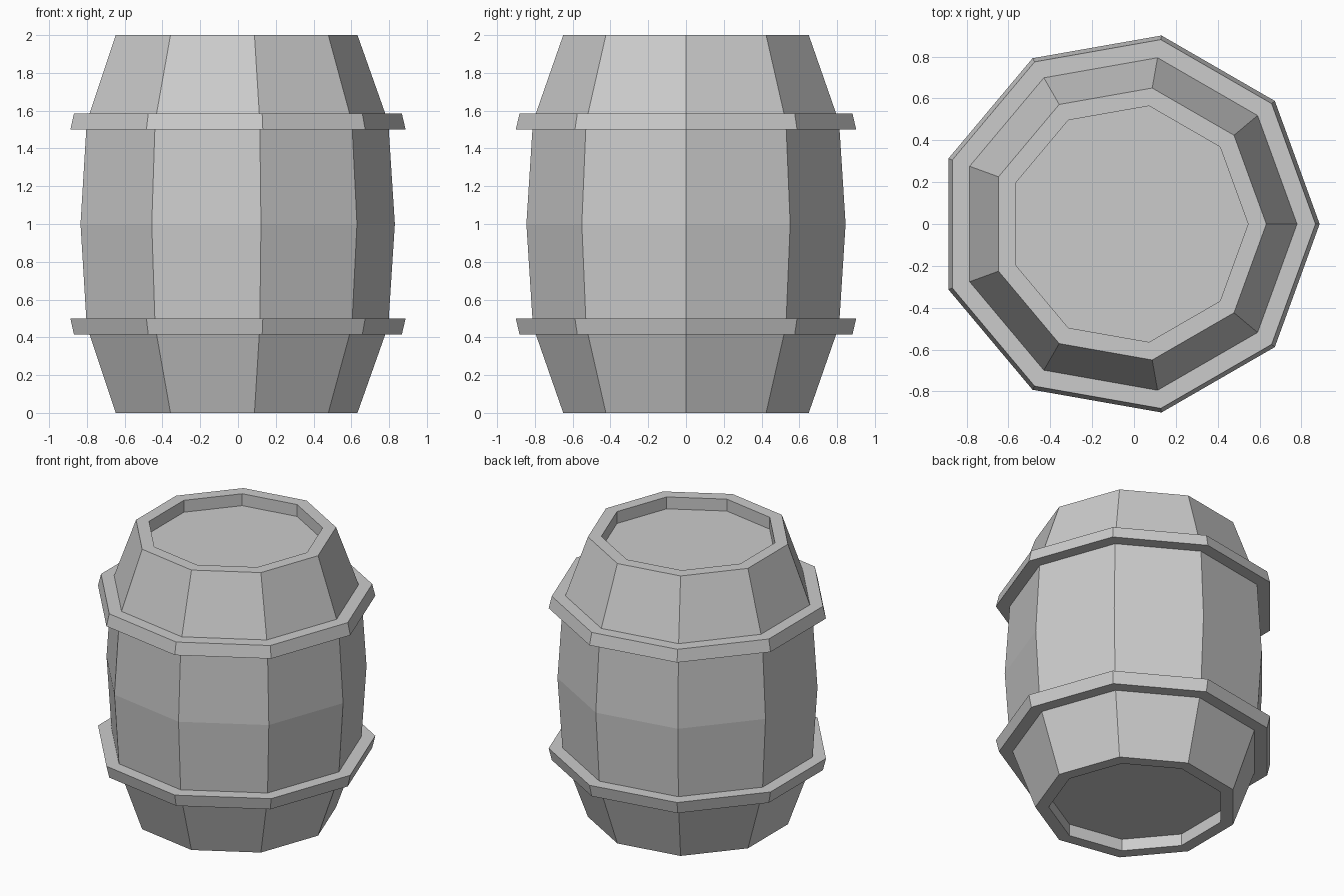
import bpy, bmesh
from math import cos, sin, pi

if "Cube" in bpy.data.objects:
    bpy.data.objects.remove(bpy.data.objects["Cube"])

SIDES = 9
CX = -0.0275  # a nine-sided ring is off-centre in x when its bounds are centred


def lathe(name, profile, closed=False):
    """Revolve (radius, z) points, outer side listed bottom to top, in nine flat sides."""
    bm = bmesh.new()
    rings = []
    for r, z in profile:
        rings.append([bm.verts.new((CX + r * cos(2 * pi * i / SIDES),
                                    r * sin(2 * pi * i / SIDES), z))
                      for i in range(SIDES)])
    pairs = list(zip(rings, rings[1:]))
    if closed:
        pairs.append((rings[-1], rings[0]))
    else:
        bm.faces.new(rings[0])
        bm.faces.new(rings[-1])
    for a, b in pairs:
        for i in range(SIDES):
            j = (i + 1) % SIDES
            bm.faces.new((a[i], a[j], b[j], b[i]))
    bmesh.ops.recalc_face_normals(bm, faces=bm.faces)
    mesh = bpy.data.meshes.new(name)
    bm.to_mesh(mesh)
    bm.free()
    ob = bpy.data.objects.new(name, mesh)
    bpy.context.collection.objects.link(ob)
    return ob


# Barrel body: bulging staves with a recessed lid at each end
half = [(0.573, 0.085), (0.573, 0), (0.66, 0), (0.823, 0.46)]
lathe("barrel_body", half + [(0.858, 1)] + [(r, 2 - z) for r, z in reversed(half)])

# Hoops: flared towards the middle of the barrel, mirrored top and bottom
hoop = [(0.79, 0.415), (0.895, 0.415), (0.915, 0.5), (0.79, 0.5)]
lathe("lower_hoop", hoop, closed=True)
lathe("upper_hoop", [(r, 2 - z) for r, z in reversed(hoop)], closed=True)
